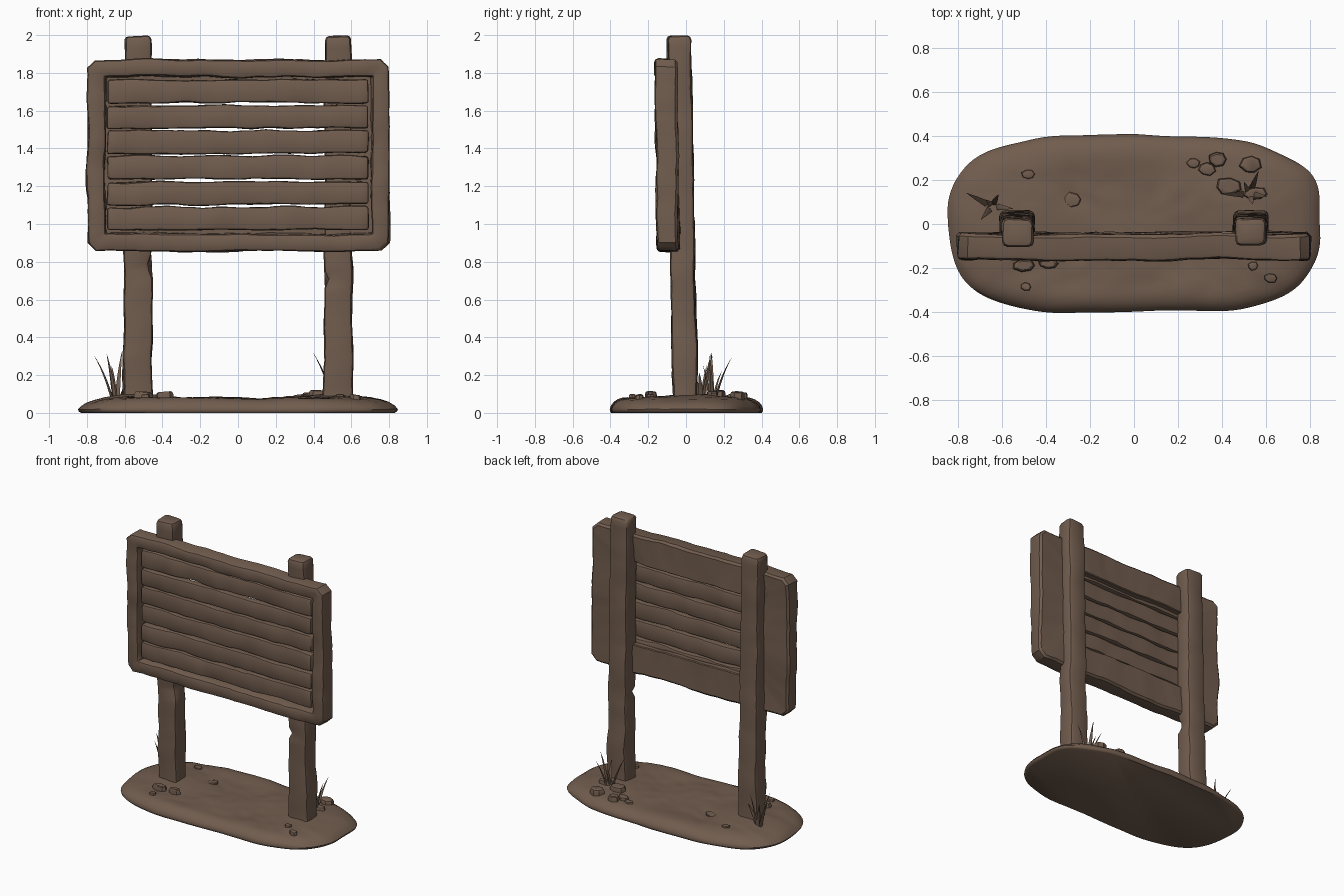
import bpy, bmesh, math, random
from mathutils import Vector, noise

if "Cube" in bpy.data.objects:
    bpy.data.objects.remove(bpy.data.objects["Cube"])

random.seed(4)
brown = bpy.data.materials.new("weathered brown")
brown.diffuse_color = (0.165, 0.108, 0.076, 1)
brown.use_nodes = True
brown.node_tree.nodes["Principled BSDF"].inputs["Base Color"].default_value = brown.diffuse_color


def wobble(p, amp, freq, seed):
    return noise.noise_vector(Vector(p) * freq + Vector((seed * 7.3, seed * 3.1, seed))) * amp


def finish(name, bm, angle=35):
    bmesh.ops.recalc_face_normals(bm, faces=bm.faces)
    me = bpy.data.meshes.new(name)
    bm.to_mesh(me)
    bm.free()
    ob = bpy.data.objects.new(name, me)
    bpy.context.collection.objects.link(ob)
    me.materials.append(brown)
    bpy.ops.object.select_all(action='DESELECT')
    ob.select_set(True)
    bpy.context.view_layer.objects.active = ob
    bpy.ops.object.shade_smooth_by_angle(angle=math.radians(angle))
    return ob


def loft(bm, rings, loop=False):
    """Skin a list of point rings; cap both ends unless it loops."""
    vs = [[bm.verts.new(p) for p in r] for r in rings]
    n = len(vs[0])
    for i in range(len(vs) if loop else len(vs) - 1):
        a, b = vs[i], vs[(i + 1) % len(vs)]
        for j in range(n):
            k = (j + 1) % n
            bm.faces.new((a[j], a[k], b[k], b[j]))
    if not loop:
        bm.faces.new(vs[0])
        bm.faces.new(vs[-1])


def beam(name, p0, p1, size0, size1, u, v, bevel, segs, amp, seed, nick=None):
    """Worn timber from p0 to p1 with rounded corners and soft ends."""
    p0, p1, u, v = Vector(p0), Vector(p1), Vector(u), Vector(v)
    length = (p1 - p0).length
    e = bevel / length
    ts = [0, e * 0.3, e] + [e + (1 - 2 * e) * i / segs for i in range(1, segs)] + [1 - e, 1 - e * 0.3, 1]
    rings = []
    for i, t in enumerate(ts):
        m = min(i, len(ts) - 1 - i)
        inset = bevel * (0.9, 0.3, 0)[min(m, 2)]
        w = (size0[0] + (size1[0] - size0[0]) * t) / 2 - inset
        d = (size0[1] + (size1[1] - size0[1]) * t) / 2 - inset
        ring = []
        for sx, sy, start in ((1, 1, 0), (-1, 1, 90), (-1, -1, 180), (1, -1, 270)):
            for a in (0, 45, 90):
                c = math.radians(start + a)
                p = (p0.lerp(p1, t) + u * (sx * (w - bevel) + bevel * math.cos(c))
                     + v * (sy * (d - bevel) + bevel * math.sin(c)))
                p = p + wobble(p, amp, 5, seed) + wobble(p, amp * 0.5, 14, seed)
                if nick and abs(p.z - nick[1]) < 0.035 and sx == nick[0] and sy == -1:
                    p.x -= sx * 0.018
                    p.y += 0.012
                ring.append(p)
        rings.append(ring)
    bm = bmesh.new()
    loft(bm, rings)
    return finish(name, bm)


# Two posts, leaning slightly forward as they rise
for name, x, s, nick in (("left_post", -0.53, 1, (1, 0.77)), ("right_post", 0.53, 2, (-1, 0.70))):
    beam(name, (x, -0.003, 0.03), (x, -0.038, 1.998), (0.155, 0.132), (0.14, 0.126),
         (1, 0, 0), (0, 1, 0), 0.022, 44, 0.009, s, nick)

# Six horizontal planks
for i in range(6):
    z = 1.03 + i * 0.1345
    tilt = random.uniform(-0.003, 0.003)
    beam("plank_%d" % (i + 1), (-0.692, -0.11, z + tilt), (0.692, -0.114, z - tilt),
         (0.056, 0.124), (0.056, 0.124), (0, 1, 0), (0, 0, 1), 0.014, 36, 0.009, 10 + i)

# Frame: stepped section (narrow front lip, wide back rail) swept round a rectangle
F, B, M = -0.158, -0.042, -0.083
section = [(0.016, F), (0.005, F + 0.005), (0, F + 0.016), (0, B - 0.014), (0.014, B),
           (0.12, B), (0.208, B), (0.213, B - 0.006), (0.213, M), (0.096, M),
           (0.092, F + 0.016), (0.086, F + 0.004), (0.076, F), (0.045, F - 0.002)]


def frame_ring(k, t):
    """Section at fraction t of path edge k (eight edges: sides and cut corners)."""
    ring = []
    for d, y in section:
        hx, hz = 0.797 - d, 0.507 - d
        c = max(0.042 - d * 0.5, 0.004)
        pts = [(-hx + c, -hz), (hx - c, -hz), (hx, -hz + c), (hx, hz - c),
               (hx - c, hz), (-hx + c, hz), (-hx, hz - c), (-hx, -hz + c)]
        a, b = Vector(pts[k]), Vector(pts[(k + 1) % 8])
        q = a.lerp(b, t)
        p = Vector((q.x, y - 0.006 * q.y / 0.5, 1.365 + q.y))
        ring.append(p + wobble(p, 0.012, 3.5, 30) + wobble(p, 0.005, 13, 31))
    return ring


rings = []
for k in range(8):
    n = (36, 2, 24, 2)[k % 4]
    rings += [frame_ring(k, i / n) for i in range(n)]
bm = bmesh.new()
loft(bm, rings, loop=True)
finish("sign_frame", bm)


# Earth mound with a soft lumpy rim
def mound_height(x, y):
    bump = sum(math.exp(-((x - px) ** 2 + y * y) / 0.03) for px in (-0.53, 0.53))
    return 0.078 + 0.022 * bump + 0.012 * noise.noise(Vector((x * 4, y * 4, 2))) \
        + 0.006 * noise.noise(Vector((x * 13, y * 13, 5)))


def outline(a):
    c, s = math.cos(a), math.sin(a)
    n = 2 / 3.2
    x = 0.835 * math.copysign(abs(c) ** n, c)
    y = 0.402 * math.copysign(abs(s) ** n, s)
    k = 1 + 0.035 * noise.noise(Vector((x * 4, y * 4, 9)))
    return x * k, y * k


rim = [(0.985, 0), (1.0, 0.10), (1.005, 0.24), (0.985, 0.48), (0.95, 0.69), (0.90, 0.86), (0.84, 0.96)]
rim += [(0.78 - 0.06 * i, 1) for i in range(13)]
rings = []
for r, h in rim:
    ring = []
    for j in range(120):
        x, y = outline(2 * math.pi * j / 120)
        x, y = x * r, y * r
        ring.append((x, y, h * mound_height(x, y)))
    rings.append(ring)
bm = bmesh.new()
loft(bm, rings)
finish("earth_mound", bm, 50)

# Flat stones: x, y, radius x, radius y, rise above the soil
stones = [(-0.50, -0.19, .055, .03, .036), (-0.39, -0.18, .045, .025, .034), (-0.49, -0.285, .025, .02, .015),
          (0.38, 0.295, .04, .034, .03), (0.53, 0.27, .05, .045, .03), (0.43, 0.17, .06, .042, .032),
          (0.27, 0.275, .03, .025, .012), (0.33, 0.25, .04, .032, .018), (0.55, 0.14, .05, .03, .02),
          (0.62, -0.245, .032, .022, .016), (0.54, -0.19, .025, .02, .012), (-0.28, 0.11, .045, .035, .01),
          (-0.48, 0.225, .03, .022, .01)]
bm = bmesh.new()
for x, y, rx, ry, rise in stones:
    n = 7
    off = random.uniform(0, 1)
    jit = [random.uniform(0.85, 1.12) for _ in range(n)]
    z = mound_height(x, y)
    tilt = random.uniform(-0.12, 0.12)
    rings = []
    for s, h in ((1.0, -0.03), (1.02, rise * 0.45), (0.9, rise * 0.85), (0.7, rise)):
        ring = []
        for j in range(n):
            a = 2 * math.pi * j / n + off
            dx = math.cos(a) * rx * jit[j] * s
            ring.append((x + dx, y + math.sin(a) * ry * jit[j] * s, z + h + tilt * dx))
        rings.append(ring)
    loft(bm, rings)
finish("stones", bm, 30)


# Grass tufts: curved tapering blades, (base point, tips)
def tuft(name, bx, by, tips):
    bm = bmesh.new()
    for tx, ty, tz in tips:
        base = Vector((bx + (tx - bx) * 0.15, by + (ty - by) * 0.15, 0.06))
        tip = Vector((tx, ty, tz))
        mid = base.lerp(tip, 0.4) + Vector((0, 0, 0.05))
        lean = Vector((tx - bx, ty - by, 0)).normalized()
        side = Vector((-lean.y, lean.x, 0))
        rings = []
        for i in range(8):
            t = i / 7
            p = base * (1 - t) ** 2 + mid * 2 * t * (1 - t) + tip * t * t
            w = 0.014 * (1 - t ** 1.6) + 0.0008
            rings.append([p + side * w, p + lean * w * 0.6, p - side * w, p - lean * w * 0.35])
        loft(bm, rings)
    finish(name, bm, 60)


tuft("left_grass", -0.645, 0.08, [(-0.76, 0.14, 0.30), (-0.695, 0.02, 0.31), (-0.615, 0.135, 0.32),
                                  (-0.55, 0.07, 0.21), (-0.67, 0.11, 0.25)])
tuft("right_grass", 0.525, 0.135, [(0.40, 0.135, 0.315), (0.565, 0.24, 0.29), (0.605, 0.125, 0.30),
                                   (0.50, 0.19, 0.22), (0.54, 0.09, 0.25)])
